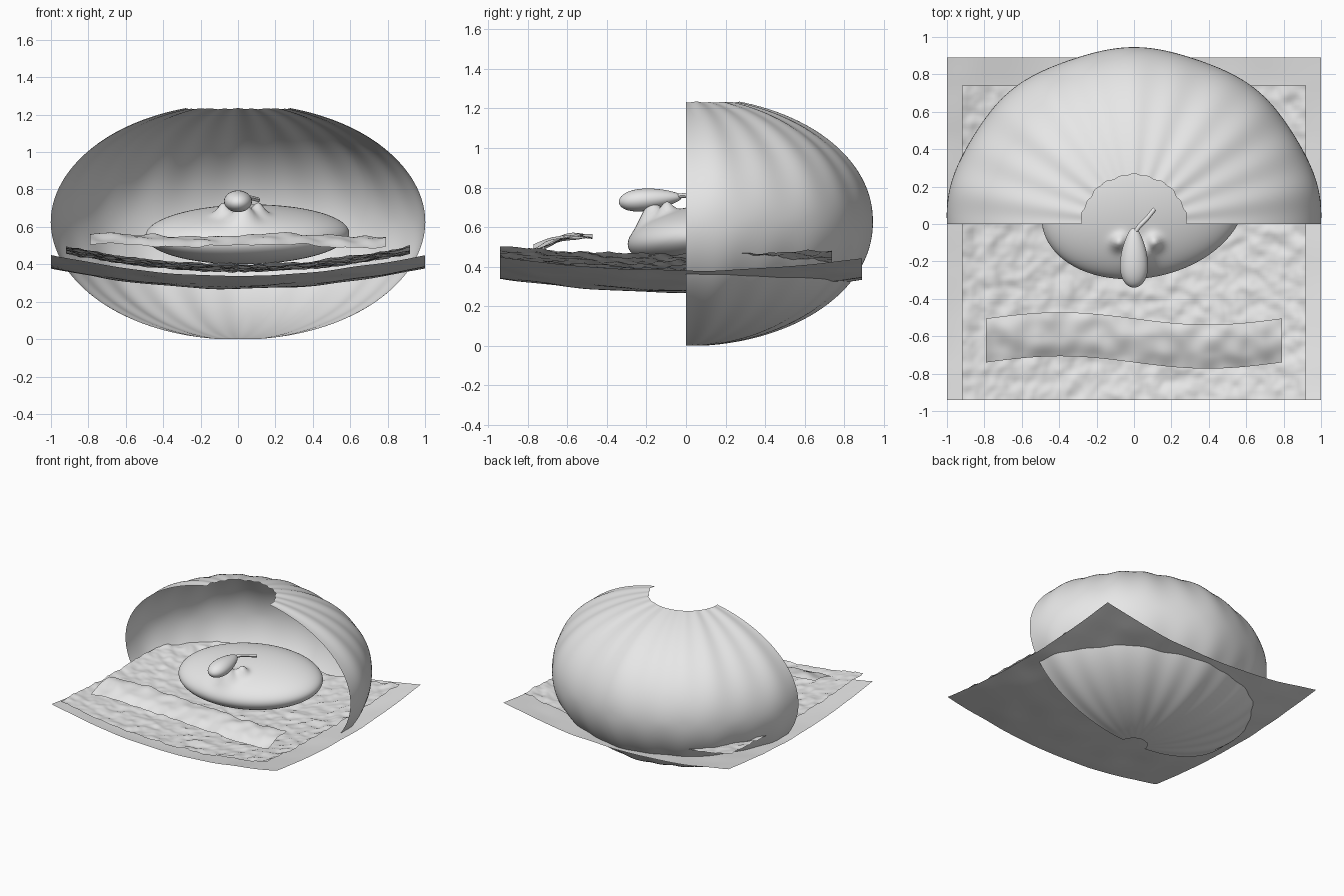
import bpy, bmesh, math
from mathutils import Vector, Matrix, noise

cube = bpy.data.objects.get("Cube")
if cube:
    bpy.data.objects.remove(cube)

# One plain material for everything
grey = bpy.data.materials.new("light grey")
grey.use_nodes = True
grey.diffuse_color = (0.8, 0.8, 0.8, 1)
grey.node_tree.nodes["Principled BSDF"].inputs["Base Color"].default_value = (0.8, 0.8, 0.8, 1)


def finish(name, bm):
    mesh = bpy.data.meshes.new(name)
    bm.to_mesh(mesh)
    bm.free()
    for p in mesh.polygons:
        p.use_smooth = True
    mesh.materials.append(grey)
    obj = bpy.data.objects.new(name, mesh)
    bpy.context.collection.objects.link(obj)
    return obj


def surface(name, nu, nv, func):
    """Grid of quads following func(u, v), with u and v from 0 to 1."""
    bm = bmesh.new()
    rows = [[bm.verts.new(func(i / nu, j / nv)) for i in range(nu + 1)] for j in range(nv + 1)]
    for a, b in zip(rows, rows[1:]):
        for i in range(nu):
            bm.faces.new((a[i], a[i + 1], b[i + 1], b[i]))
    return finish(name, bm)


def bumps(x, y, size):
    return noise.noise(Vector((x / size, y / size, 0)))


# Half shell, open at the front, with a hole round each pole and soft ribs
TOP, BOTTOM = math.acos(0.28), -math.acos(0.1)


def shell(u, v):
    ang = math.pi * u
    lat = BOTTOM + (TOP - BOTTOM) * v
    back = ang - math.pi / 2
    rib = 0.006 * math.cos(9 * back) + 0.007 * math.cos(23 * back) * abs(math.sin(lat))
    r = math.cos(lat) * (1 + rib * (1 + abs(math.sin(lat))))
    return (r * math.cos(ang), 0.94 * r * math.sin(ang),
            0.627 + 0.63 * math.sin(lat) * (1 + 0.4 * rib * v))


surface("ribbed_shell", 144, 64, shell)


# Wide curved sheet under the body
def lower(u, v):
    x, y = 2 * u - 1, -0.94 + 1.83 * v
    return (x, y, 0.27 + 0.11 * x * x + 0.08 * y * y + 0.008 * bumps(x, y, 0.25))


surface("lower_sheet", 80, 80, lower)


# Rough sheet above it
def upper(u, v):
    x, y = 0.92 * (2 * u - 1), -0.94 + 1.68 * v
    z = 0.365 + 0.115 * x * x + 0.04 * y * y
    return (x, y, z + 0.014 * bumps(x, y, 0.08) + 0.005 * bumps(x, y, 0.04))


surface("rough_sheet", 130, 120, upper)


# Wavy ribbon at the front
def ribbon(u, v):
    x = 0.79 * (2 * u - 1)
    y = -0.74 + 0.235 * v - 0.033 * math.sin(math.pi * x / 0.79)
    z = 0.5 + 0.055 * math.sin(v * math.pi * 0.6) + 0.008 * math.sin(7 * x)
    return (x, y, z + 0.016 * bumps(x, y, 0.1))


surface("front_ribbon", 110, 18, ribbon)

# Flattened body with soft mounds that carry the pod
bm = bmesh.new()
bmesh.ops.create_uvsphere(bm, u_segments=128, v_segments=64, radius=1)
place = (Matrix.Translation((0.05, 0.09, 0.56)) @ Matrix.Rotation(0.14, 4, "X")
         @ Matrix.Rotation(0.2, 4, "Z") @ Matrix.Diagonal((0.55, 0.38, 0.152, 1)))
bmesh.ops.transform(bm, matrix=place, verts=bm.verts)
for vert in bm.verts:
    if vert.co.z > 0.52:
        fade = min(1, (vert.co.z - 0.52) / 0.08)
        for x, y, h, s in ((0.03, -0.18, 0.09, 0.06), (-0.08, -0.1, 0.06, 0.04), (0.11, -0.1, 0.06, 0.04)):
            d2 = (vert.co.x - x) ** 2 + (vert.co.y - y) ** 2
            vert.co.z += fade * h * math.exp(-d2 / (s * s))
finish("body", bm)

# Tapered pod lying along y
bm = bmesh.new()
bmesh.ops.create_uvsphere(bm, u_segments=32, v_segments=24, radius=1)
for vert in bm.verts:
    x, y, t = vert.co
    slim = 1 - 0.3 * t
    vert.co = (0.072 * x * slim, -0.18 + 0.16 * t, 0.74 + 0.055 * y * slim + 0.012 * t)
finish("pod", bm)

# Thin curved stalk behind the pod
path = ((0.0, -0.05, 0.755), (0.03, -0.01, 0.76), (0.07, 0.03, 0.755), (0.11, 0.08, 0.745))


def stalk(u, v):
    k = min(int(v * 3), 2)
    p = Vector(path[k]).lerp(Vector(path[k + 1]), v * 3 - k)
    a = math.tau * u
    side = Vector((0.7, -0.7, 0)) * math.cos(a) + Vector((0, 0, 1)) * math.sin(a)
    return p + side * 0.012


surface("stalk", 12, 12, stalk)
